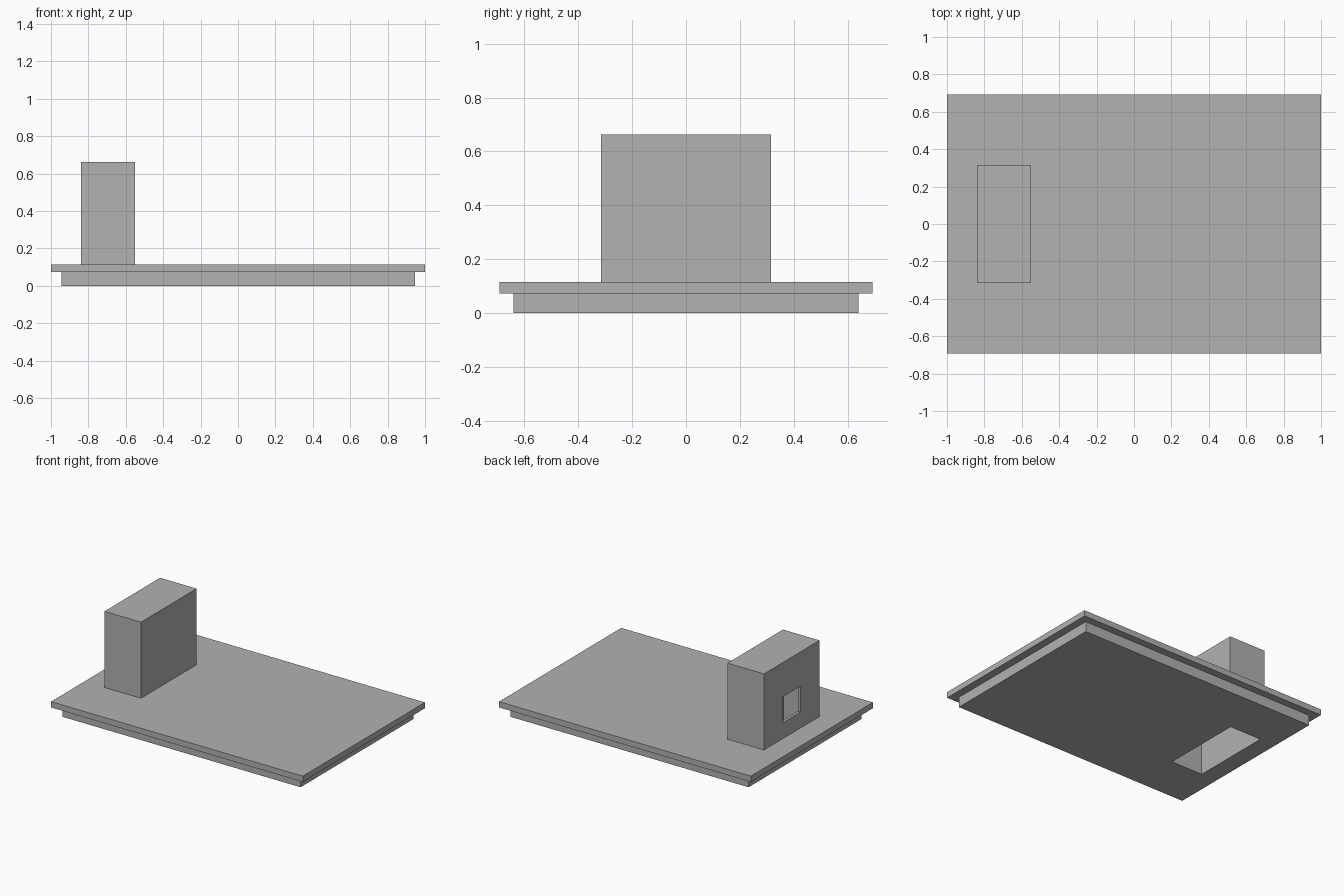
import bpy
import bmesh
from mathutils import Matrix, Vector

cube = bpy.data.objects.get("Cube")
if cube:
    bpy.data.objects.remove(cube, do_unlink=True)

# Single plain grey for every part
grey = bpy.data.materials.new("plain grey")
grey.use_nodes = True
colour = (0.445, 0.445, 0.445, 1.0)
grey.diffuse_color = colour
grey.node_tree.nodes["Principled BSDF"].inputs["Base Color"].default_value = colour


def box(name, low, high):
    """Axis-aligned box between two corners."""
    low, high = Vector(low), Vector(high)
    bm = bmesh.new()
    bmesh.ops.create_cube(bm, size=1.0)
    bmesh.ops.transform(bm, verts=bm.verts, matrix=Matrix.Translation((low + high) / 2)
                        @ Matrix.Diagonal((*(high - low), 1.0)))
    mesh = bpy.data.meshes.new(name)
    bm.to_mesh(mesh)
    bm.free()
    mesh.materials.append(grey)
    obj = bpy.data.objects.new(name, mesh)
    bpy.context.collection.objects.link(obj)
    return obj


def cut(obj, cutter):
    """Subtract a hidden helper from a part."""
    mod = obj.modifiers.new(cutter.name, "BOOLEAN")
    mod.operation = "DIFFERENCE"
    mod.solver = "EXACT"
    mod.object = cutter
    cutter.hide_render = True
    cutter.hide_viewport = True
    cutter.display_type = "WIRE"


wall = 0.02
x0, x1, half = -0.84, -0.55, 0.315
foot, deck, roof = 0.073, 0.115, 0.662

# Stepped slab and hollow upright housing
base = box("base_slab", (-0.945, -0.64, 0), (0.945, 0.64, foot))
top = box("overhanging_slab", (-1, -0.693, foot), (1, 0.693, deck))
housing = box("housing", (x0, -half, deck), (x1, half, roof))

# Shaft rising from the underside, and a square window in the housing's side
shaft = box("shaft_cutter", (x0 + wall, -half + wall, -0.1),
            (x1 - wall, half - wall, roof - wall))
window = box("window_cutter", (x0 - 0.1, -0.1, 0.23), (x0 + 0.1, 0.1, 0.415))
for part in (base, top, housing):
    cut(part, shaft)
cut(housing, window)
